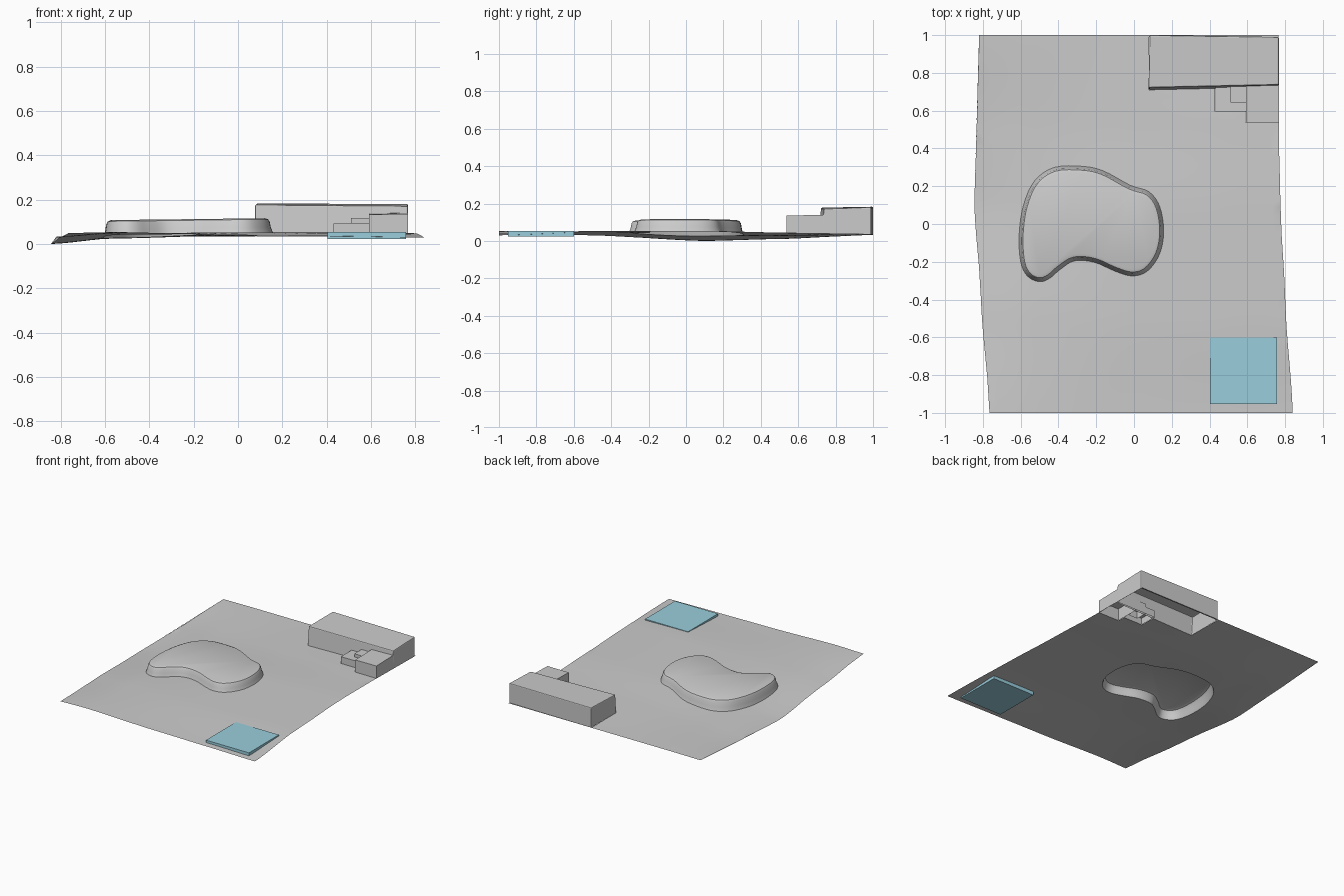
import bpy, math
from mathutils import Vector
from mathutils.geometry import delaunay_2d_cdt

if "Cube" in bpy.data.objects:
    bpy.data.objects.remove(bpy.data.objects["Cube"])


def lerp_table(keys, vals, t):
    t = min(max(t, keys[0]), keys[-1])
    for i in range(len(keys) - 1):
        if t <= keys[i + 1]:
            f = (t - keys[i]) / (keys[i + 1] - keys[i])
            f = f * f * (3 - 2 * f) * 0.6 + f * 0.4
            return vals[i] + (vals[i + 1] - vals[i]) * f
    return vals[-1]


# Gentle ground heights, by row (y) and column (x)
ROWS = [-1, -0.5, 0.1, 0.5, 1]
COLS = [-0.845, -0.55, 0, 0.45, 0.8]
HEIGHTS = [[.048, .054, .040, .035, .030],
           [.028, .048, .053, .053, .048],
           [.000, .027, .053, .054, .050],
           [.010, .025, .040, .045, .042],
           [.033, .035, .035, .035, .035]]


def ground(x, y):
    return lerp_table(ROWS, [lerp_table(COLS, r, x) for r in HEIGHTS], y)


def left(y):
    return lerp_table([-1, -.4, .1, .6, 1], [-.765, -.81, -.845, -.83, -.82], y)


def right(y):
    return lerp_table([-1, -.4, .1, .55, 1], [.84, .80, .775, .765, .765], y)


def make(name, verts, faces, smooth=None):
    me = bpy.data.meshes.new(name)
    me.from_pydata([tuple(v) for v in verts], [], faces)
    me.update()
    ob = bpy.data.objects.new(name, me)
    bpy.context.collection.objects.link(ob)
    if smooth:
        bpy.ops.object.select_all(action='DESELECT')
        ob.select_set(True)
        bpy.context.view_layer.objects.active = ob
        bpy.ops.object.shade_smooth_by_angle(angle=math.radians(smooth))
    return ob


def inside(p, loop):
    hit = False
    for a, b in zip(loop, loop[1:] + loop[:1]):
        if (a.y > p.y) != (b.y > p.y):
            if p.x < a.x + (p.y - a.y) * (b.x - a.x) / (b.y - a.y):
                hit = not hit
    return hit


# Kidney outline, smoothed with a Catmull-Rom curve
CTRL = [Vector(p) for p in [
    (-.42, .30), (-.27, .305), (-.16, .28), (-.02, .205), (.08, .17),
    (.137, .09), (.157, -.04), (.135, -.16), (.07, -.25), (-.01, -.275),
    (-.10, -.25), (-.21, -.203), (-.315, -.195), (-.39, -.24), (-.45, -.29),
    (-.505, -.305), (-.565, -.275), (-.60, -.20), (-.608, -.055),
    (-.585, .10), (-.525, .23)]]


def smooth_loop(c, steps=4):
    out, n = [], len(c)
    for i in range(n):
        a, b, d, e = c[i - 1], c[i], c[(i + 1) % n], c[(i + 2) % n]
        for k in range(steps):
            t = k / steps
            out.append(0.5 * (2 * b + (d - a) * t + (2 * a - 5 * b + 4 * d - e) * t * t
                              + (3 * b - a - 3 * d + e) * t ** 3))
    return out


kidney = smooth_loop(CTRL)
n = len(kidney)

# Ground sheet, open beneath the mound and the terraces
rects = [(.08, .80, .72, 1.01), (.59, .80, .537, .73), (.43, .60, .595, .73)]
holes = [kidney, [Vector(p) for p in [
    (.08, .99), (.08, .71), (.43, .718), (.43, .595), (.59, .595), (.59, .537),
    (.764, .537), (.764, .99)]]]
pts, cons = [], []
for h in holes:
    s = len(pts)
    pts += h
    cons += [(s + i, s + (i + 1) % len(h)) for i in range(len(h))]
NX, NY = 36, 44
for j in range(NY + 1):
    y = -1 + 2 * j / NY
    for i in range(NX + 1):
        x = left(y) + (right(y) - left(y)) * i / NX
        pts.append(Vector((x, y)))
vs, _, fs, *_ = delaunay_2d_cdt(pts, cons, [], 0, 1e-5)
keep = []
for f in fs:
    c = sum((vs[i] for i in f), Vector((0, 0))) / len(f)
    if left(c.y) - .001 < c.x < right(c.y) + .001 and not any(inside(c, h) for h in holes):
        keep.append(f)
used = sorted({i for f in keep for i in f})
remap = {v: k for k, v in enumerate(used)}
make("ground_sheet", [(vs[i].x, vs[i].y, ground(*vs[i])) for i in used],
     [[remap[i] for i in f] for f in keep], 40)

# Raised kidney mound: steep flared wall, rounded rim, flat top
verts, faces = [], []
profile = [(0, 0), (.009, .35), (.014, .75), (.021, .92), (.036, 1)]
for inset, h in profile:
    for i, p in enumerate(kidney):
        t = (kidney[(i + 1) % n] - kidney[i - 1]).normalized()
        q = p + Vector((t.y, -t.x)) * inset
        g = ground(*p)
        top = .115 + .012 * q.x
        verts.append((q.x, q.y, g + (top - g) * h))
for r in range(len(profile) - 1):
    for i in range(n):
        j = (i + 1) % n
        faces.append([r * n + j, r * n + i, (r + 1) * n + i, (r + 1) * n + j])
s = (len(profile) - 1) * n
faces.append([s + i for i in reversed(range(n))])
make("kidney_mound", verts, faces, 35)


# Terrace blocks are open shells standing on the ground
def shell(name, base, tops, lean=0, bevel=0):
    vb = [(x, y, ground(x, y)) for x, y in base]
    vt = [(x, y + (lean if k < 2 else 0), z) for k, ((x, y), z) in enumerate(zip(base, tops))]
    ob = make(name, vb + vt, [[i, (i + 1) % 4, (i + 1) % 4 + 4, i + 4] for i in range(4)]
              + [[4, 5, 6, 7]])
    if bevel:
        m = ob.modifiers.new("rounded_rim", 'BEVEL')
        m.width, m.segments = bevel, 2


def rect(x0, x1, y0, y1):
    return [(x0, y0), (x1, y0), (x1, y1), (x0, y1)]


shell("upper_terrace", [(.077, .71), (.767, .725), (.767, .99), (.083, 1.0)],
      [.178, .172, .181, .183], lean=.012, bevel=.006)
shell("middle_terrace", rect(.592, .767, .537, .735), [.134, .135, .14, .138])
shell("low_step", rect(.432, .592, .595, .735), [.093, .095, .095, .093])
shell("high_step", rect(.511, .592, .643, .735), [.118, .117, .117, .118])

# Blue square slab
slab_base = rect(.403, .758, -.953, -.60)
slab = make("square_pool", [(x, y, z) for z in (.023, .054) for x, y in slab_base],
            [[3, 2, 1, 0], [4, 5, 6, 7]]
            + [[i, (i + 1) % 4, (i + 1) % 4 + 4, i + 4] for i in range(4)])
mat = bpy.data.materials.new("pool_blue")
mat.diffuse_color = (.32, .62, .72, 1)
mat.use_nodes = True
mat.node_tree.nodes["Principled BSDF"].inputs["Base Color"].default_value = mat.diffuse_color
slab.data.materials.append(mat)
